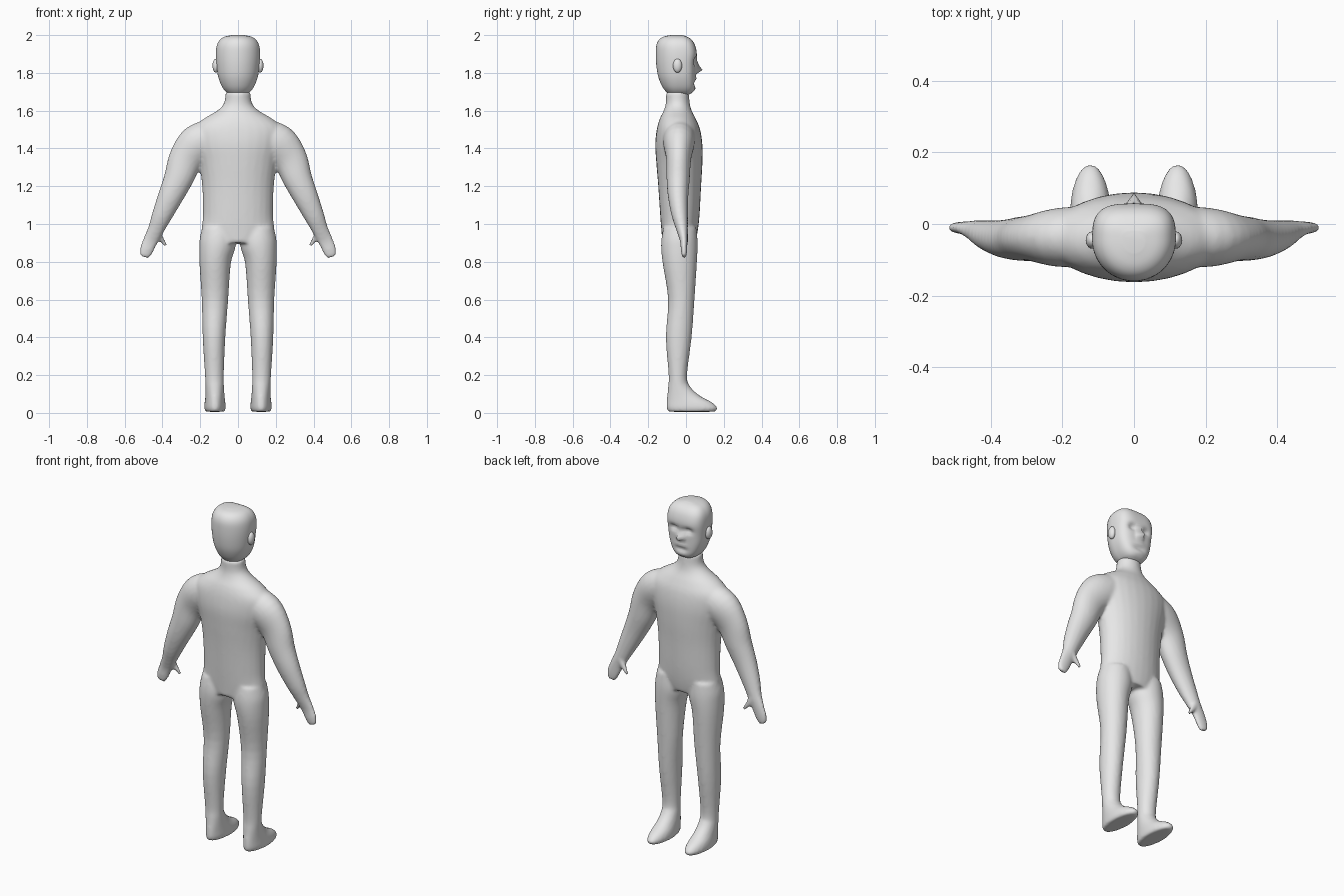
import bpy, bmesh, math
from mathutils import Vector

if "Cube" in bpy.data.objects:
    bpy.data.objects.remove(bpy.data.objects["Cube"])

skin = bpy.data.materials.new("plain grey")
skin.diffuse_color = (0.8, 0.8, 0.8, 1)
skin.use_nodes = True
skin.node_tree.nodes["Principled BSDF"].inputs["Base Color"].default_value = skin.diffuse_color


def finish(bm, name):
    bmesh.ops.recalc_face_normals(bm, faces=bm.faces)
    for f in bm.faces:
        f.smooth = True
    me = bpy.data.meshes.new(name)
    bm.to_mesh(me)
    bm.free()
    me.materials.append(skin)
    ob = bpy.data.objects.new(name, me)
    bpy.context.collection.objects.link(ob)
    return ob


def skin_rings(bm, rings):
    rows = [[bm.verts.new(p) for p in r] for r in rings]
    n = len(rows[0])
    for a, b in zip(rows, rows[1:]):
        for i in range(n):
            j = (i + 1) % n
            bm.faces.new((a[i], a[j], b[j], b[i]))
    bm.faces.new(rows[0][::-1])
    bm.faces.new(rows[-1])


def resample(keys, steps=4):
    """Catmull-Rom smoothing of a list of equal-length tuples."""
    out = []
    for i in range(len(keys) - 1):
        p0, p1 = Vector(keys[max(i - 1, 0)]), Vector(keys[i])
        p2, p3 = Vector(keys[i + 1]), Vector(keys[min(i + 2, len(keys) - 1)])
        for s in range(steps):
            t = s / steps
            out.append(0.5 * (2 * p1 + (p2 - p0) * t + (2 * p0 - 5 * p1 + 4 * p2 - p3) * t * t
                              + (3 * p1 - p0 - 3 * p2 + p3) * t ** 3))
    return out + [Vector(keys[-1])]


def limb(bm, keys, side=1, n=28):
    """Keys: x, z, half width, y back, y front; rings stand across the path in xz."""
    ks = resample(keys)
    rings = []
    for i, (x, z, w, y0, y1) in enumerate(ks):
        a, b = ks[max(i - 1, 0)], ks[min(i + 1, len(ks) - 1)]
        t = Vector((b[0] - a[0], b[1] - a[1])).normalized()
        ring = []
        for k in range(n):
            c, s = math.cos(k * math.tau / n), math.sin(k * math.tau / n)
            ring.append((side * (x + t.y * w * c), (y0 + y1) / 2 + (y1 - y0) / 2 * s, z - t.x * w * c))
        rings.append(ring)
    bm2 = bmesh.new()
    skin_rings(bm2, rings)
    bmesh.ops.recalc_face_normals(bm2, faces=bm2.faces)
    me = bpy.data.meshes.new("part")
    bm2.to_mesh(me)
    bm2.free()
    bm.from_mesh(me)
    bpy.data.meshes.remove(me)


# Body: torso, legs with feet, arms and thumbs fused into one skin
torso = [(0, 0.90, .15, -.125, .05), (0, 0.96, .19, -.13, .062), (0, 1.05, .186, -.137, .072),
         (0, 1.2, .19, -.147, .08), (0, 1.32, .207, -.157, .087), (0, 1.42, .235, -.163, .087),
         (0, 1.5, .24, -.155, .075), (0, 1.555, .185, -.14, .053), (0, 1.6, .11, -.118, .03),
         (0, 1.64, .074, -.107, .02), (0, 1.7, .066, -.106, .015)]
leg = [(.105, .98, .085, -.12, .055), (.108, .9, .097, -.132, .062), (.121, .8, .084, -.125, .058),
       (.122, .6, .07, -.095, .045), (.127, .4, .06, -.107, .03), (.125, .2, .05, -.092, .006),
       (.123, .14, .049, -.095, .022), (.122, .09, .051, -.1, .075), (.122, .055, .055, -.103, .14),
       (.122, .025, .057, -.103, .168), (.122, .006, .05, -.095, .155)]
arm = [(.12, 1.47, .09, -.12, .05), (.21, 1.425, .105, -.12, .045), (.275, 1.345, .092, -.105, .027),
       (.315, 1.24, .078, -.103, .02), (.36, 1.14, .066, -.095, .012), (.405, 1.04, .053, -.075, .01),
       (.435, .97, .043, -.052, .01), (.464, .91, .04, -.032, .008), (.485, .86, .037, -.027, .006),
       (.497, .825, .026, -.022, .002)]
thumb = [(.435, .965, .02, -.022, .012), (.41, .925, .017, -.015, .012), (.38, .885, .009, -.004, .012)]
bm = bmesh.new()
limb(bm, torso)
for s in (-1, 1):
    for part in (leg, arm, thumb):
        limb(bm, part, s)
body = finish(bm, "body")
rm = body.modifiers.new("fuse", 'REMESH')
rm.mode = 'VOXEL'
rm.voxel_size = 0.009
rm.use_smooth_shade = True
sm = body.modifiers.new("soften", 'SMOOTH')
sm.factor = 0.5
sm.iterations = 7

# Head: round back, squared face; z, half width, back y, front y
head_keys = [(1.685, .04, -.085, .015), (1.70, .064, -.105, .036), (1.73, .086, -.127, .046),
             (1.78, .105, -.147, .048), (1.84, .114, -.157, .05), (1.9, .117, -.16, .057),
             (1.945, .112, -.157, .048), (1.975, .096, -.143, .03), (1.992, .07, -.118, .005),
             (2.0, .03, -.08, -.02)]


def bump(x, z, x0, z0, rx, rz):
    return math.exp(-((x - x0) / rx) ** 2 - ((z - z0) / rz) ** 2)


rings = []
for z, w, y0, y1 in resample(head_keys, 5):
    yc, ring = -.045, []
    for k in range(64):
        c, s = math.cos(k * math.tau / 64), math.sin(k * math.tau / 64)
        e = 2 / 3.2 if s > 0 else 1
        x = w * math.copysign(abs(c) ** e, c)
        if s > 0:
            y = yc + (y1 - yc) * s ** e
            face = min(1, s * 1.5)
            # eye sockets, nose, lips and chin
            y += face * (-.02 * bump(abs(x), z, .045, 1.862, .026, .016)
                         + .033 * bump(x, z, 0, 1.815, .017, .016)
                         + .016 * bump(x, z, 0, 1.842, .012, .025)
                         + .008 * bump(x, z, 0, 1.772, .03, .012)
                         - .008 * bump(x, z, 0, 1.745, .035, .01)
                         + .006 * bump(x, z, 0, 1.715, .03, .014))
        else:
            y = yc + (yc - y0) * s
        ring.append((x, y, z))
    rings.append(ring)
bm = bmesh.new()
skin_rings(bm, rings)
finish(bm, "head")

# Ears
for s, name in ((-1, "left_ear"), (1, "right_ear")):
    bm = bmesh.new()
    bmesh.ops.create_uvsphere(bm, u_segments=20, v_segments=12, radius=1)
    for v in bm.verts:
        v.co = Vector((v.co.x * .018 + s * .117, v.co.y * .024 - .045, v.co.z * .037 + 1.838))
    finish(bm, name)
